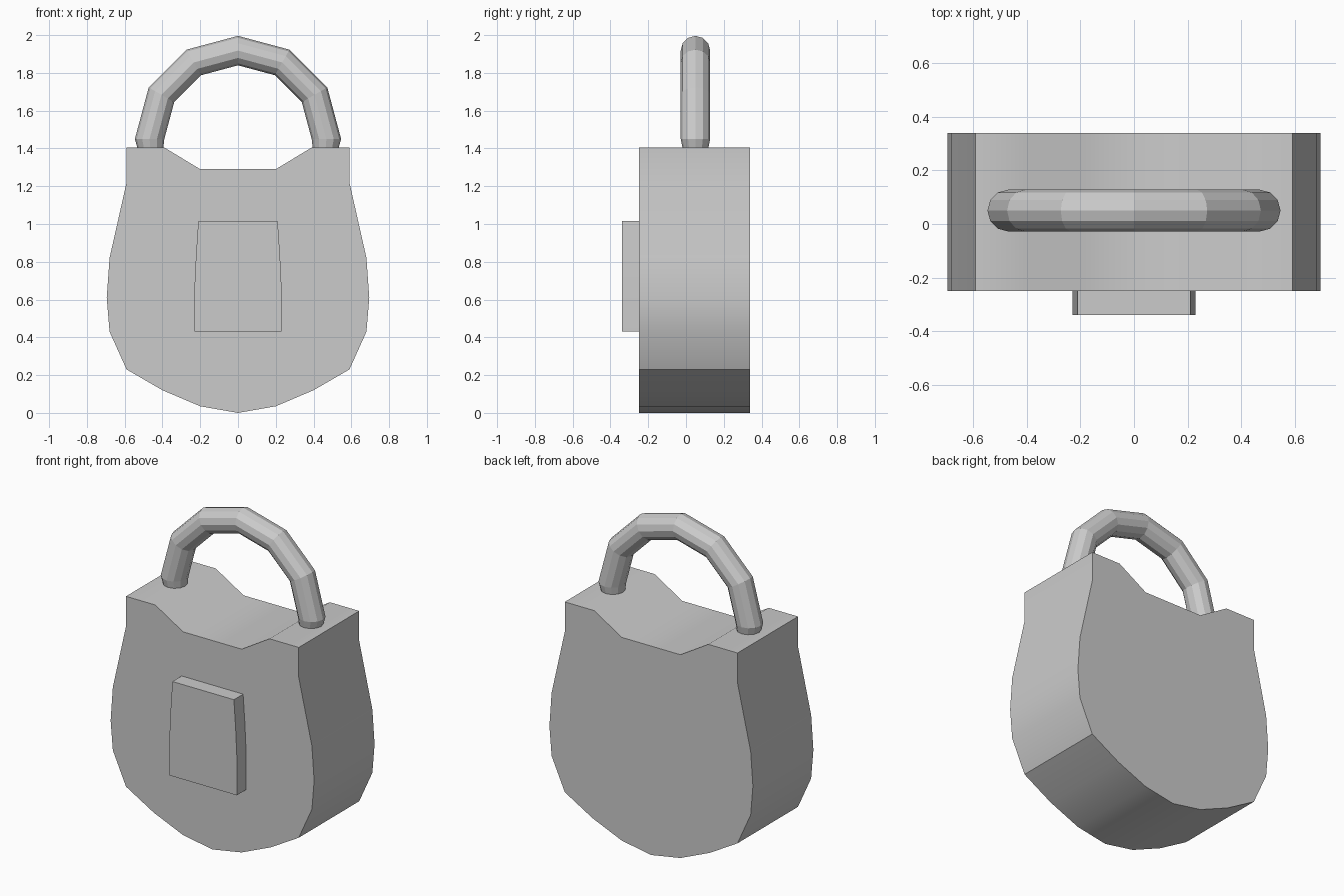
import bpy, bmesh
from math import sin, cos, pi, radians

cube = bpy.data.objects.get("Cube")
if cube:
    bpy.data.objects.remove(cube, do_unlink=True)

# Single plain metal colour
metal = bpy.data.materials.new("grey_metal")
metal.use_nodes = True
GREY = (0.6, 0.6, 0.6, 1)
metal.diffuse_color = GREY
metal.node_tree.nodes["Principled BSDF"].inputs["Base Color"].default_value = GREY


def finish(bm, name):
    bmesh.ops.recalc_face_normals(bm, faces=bm.faces)
    mesh = bpy.data.meshes.new(name)
    bm.to_mesh(mesh)
    bm.free()
    mesh.materials.append(metal)
    obj = bpy.data.objects.new(name, mesh)
    bpy.context.collection.objects.link(obj)
    return obj


def smooth(obj, angle):
    bpy.ops.object.select_all(action='DESELECT')
    obj.select_set(True)
    bpy.context.view_layer.objects.active = obj
    bpy.ops.object.shade_smooth_by_angle(angle=radians(angle))


def slab(name, half, front, back):
    """Extrude a mirrored outline (right half, bottom to top) along y."""
    outline = half + [(-x, z) for x, z in reversed(half) if x > 0]
    bm = bmesh.new()
    face = bm.faces.new([bm.verts.new((x, front, z)) for x, z in outline])
    new = bmesh.ops.extrude_face_region(bm, geom=[face], use_keep_orig=True)["geom"]
    verts = [g for g in new if isinstance(g, bmesh.types.BMVert)]
    bmesh.ops.translate(bm, verts=verts, vec=(0, back - front, 0))
    return finish(bm, name)


# Body with rounded bottom and notched top
body = slab("lock_body", [
    (0, 0), (0.2, 0.035), (0.4, 0.12), (0.59, 0.23), (0.68, 0.43),
    (0.695, 0.61), (0.68, 0.82), (0.59, 1.22), (0.59, 1.405),
    (0.39, 1.405), (0.2, 1.29)], -0.25, 0.34)
smooth(body, 33)

# Raised plate on the front
plate = slab("front_plate", [
    (0.23, 0.43), (0.23, 0.67), (0.222, 0.84), (0.21, 1.015)], -0.34, -0.25)
smooth(plate, 33)

# Shackle: rings of a tube around a half circle, with narrowed feet
ARC, SIDES, STEPS, BASE = 0.468, 12, 6, 1.45
rings = [(ARC, pi * i / STEPS, 0.078, 0) for i in range(STEPS + 1)]
rings = [(ARC - 0.004, 0, 0.068, -0.05)] + rings + [(ARC - 0.004, pi, 0.068, -0.05)]
bm = bmesh.new()
loops = []
for arc, turn, radius, drop in rings:
    loop = []
    for s in range(SIDES):
        a = 2 * pi * s / SIDES
        r = arc + radius * cos(a)
        loop.append(bm.verts.new((r * cos(turn), 0.05 + radius * sin(a),
                                  BASE + drop + r * sin(turn))))
    loops.append(loop)
for p, q in zip(loops, loops[1:]):
    for s in range(SIDES):
        t = (s + 1) % SIDES
        bm.faces.new((p[s], p[t], q[t], q[s]))
for end in (loops[0], loops[-1]):
    bm.faces.new(end)
finish(bm, "shackle")
